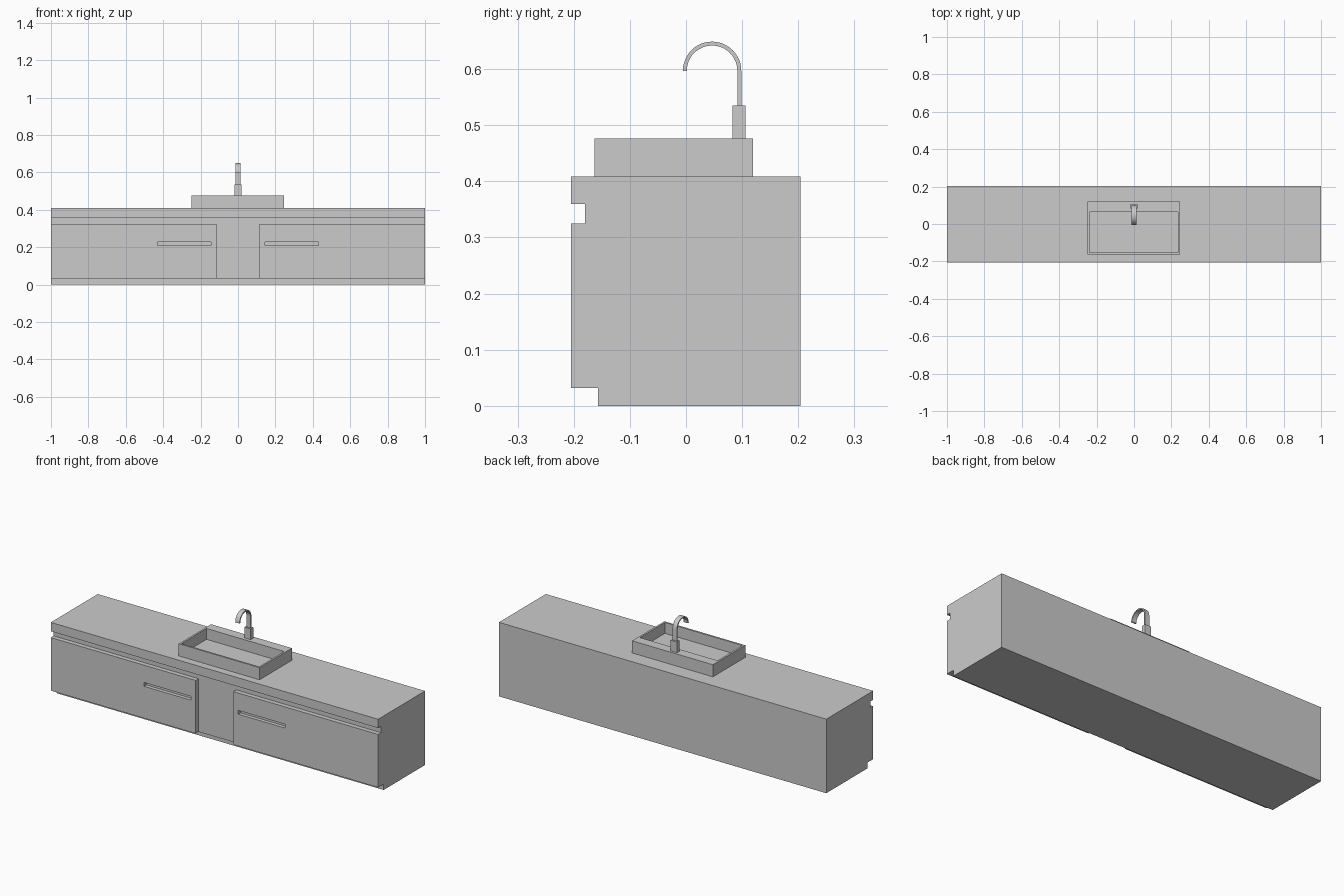
import bpy, bmesh, math

if "Cube" in bpy.data.objects:
    bpy.data.objects.remove(bpy.data.objects["Cube"])


def extrude_profile(name, profile, x0, x1):
    """Extrude a closed (y, z) outline along x."""
    bm = bmesh.new()
    face = bm.faces.new([bm.verts.new((x0, y, z)) for y, z in profile])
    geom = bmesh.ops.extrude_face_region(bm, geom=[face])["geom"]
    verts = [v for v in geom if isinstance(v, bmesh.types.BMVert)]
    bmesh.ops.translate(bm, verts=verts, vec=(x1 - x0, 0, 0))
    bmesh.ops.recalc_face_normals(bm, faces=bm.faces)
    mesh = bpy.data.meshes.new(name)
    bm.to_mesh(mesh)
    bm.free()
    obj = bpy.data.objects.new(name, mesh)
    bpy.context.collection.objects.link(obj)
    return obj


def box(name, x0, x1, y0, y1, z0, z1):
    return extrude_profile(name, [(y0, z0), (y1, z0), (y1, z1), (y0, z1)], x0, x1)


def cut(obj, cutter):
    mod = obj.modifiers.new("cut", "BOOLEAN")
    mod.operation = "DIFFERENCE"
    mod.solver = "EXACT"
    mod.object = cutter
    cutter.hide_render = True
    cutter.hide_set(True)


FRONT, BACK, RECESS = -0.205, 0.204, -0.18

# Cabinet carcass with toe kick, recessed front and overhanging countertop
extrude_profile("cabinet_body", [
    (-0.157, 0), (BACK, 0), (BACK, 0.409), (FRONT, 0.409),
    (FRONT, 0.36), (RECESS, 0.36), (RECESS, 0.032), (-0.157, 0.032)], -1, 1)

# Two door fronts, each with a slot handle
for side, s in (("left", -1), ("right", 1)):
    xs = sorted((s * 0.115, s * 1.0))
    door = box(side + "_door", *xs, FRONT, RECESS, 0.032, 0.325)
    hs = sorted((s * 0.145, s * 0.43))
    slot = box(side + "_handle_cutter", *hs, FRONT - 0.02, RECESS - 0.005, 0.208, 0.229)
    cut(door, slot)

# Countertop basin with a rear deck for the tap
basin = box("basin", -0.248, 0.246, -0.163, 0.119, 0.409, 0.476)
cut(basin, box("basin_cutter", -0.238, 0.236, -0.153, 0.065, 0.416, 0.55))

# Tap base
box("tap_base", -0.019, 0.019, 0.083, 0.106, 0.476, 0.535)

# Flat ribbon spout: straight riser and half-circle arch
cy, cz, ro, ri, n = 0.0465, 0.597, 0.052, 0.045, 24
arc = [math.pi * i / n for i in range(n + 1)]
outer = [(cy + ro * math.cos(a), cz + ro * math.sin(a)) for a in arc]
inner = [(cy + ri * math.cos(a), cz + ri * math.sin(a)) for a in reversed(arc)]
spout = extrude_profile("tap_spout", [(cy + ro, 0.535)] + outer + inner + [(cy + ri, 0.535)],
                        -0.013, 0.013)
bpy.context.view_layer.objects.active = spout
spout.select_set(True)
bpy.ops.object.shade_smooth_by_angle(angle=math.radians(30))
